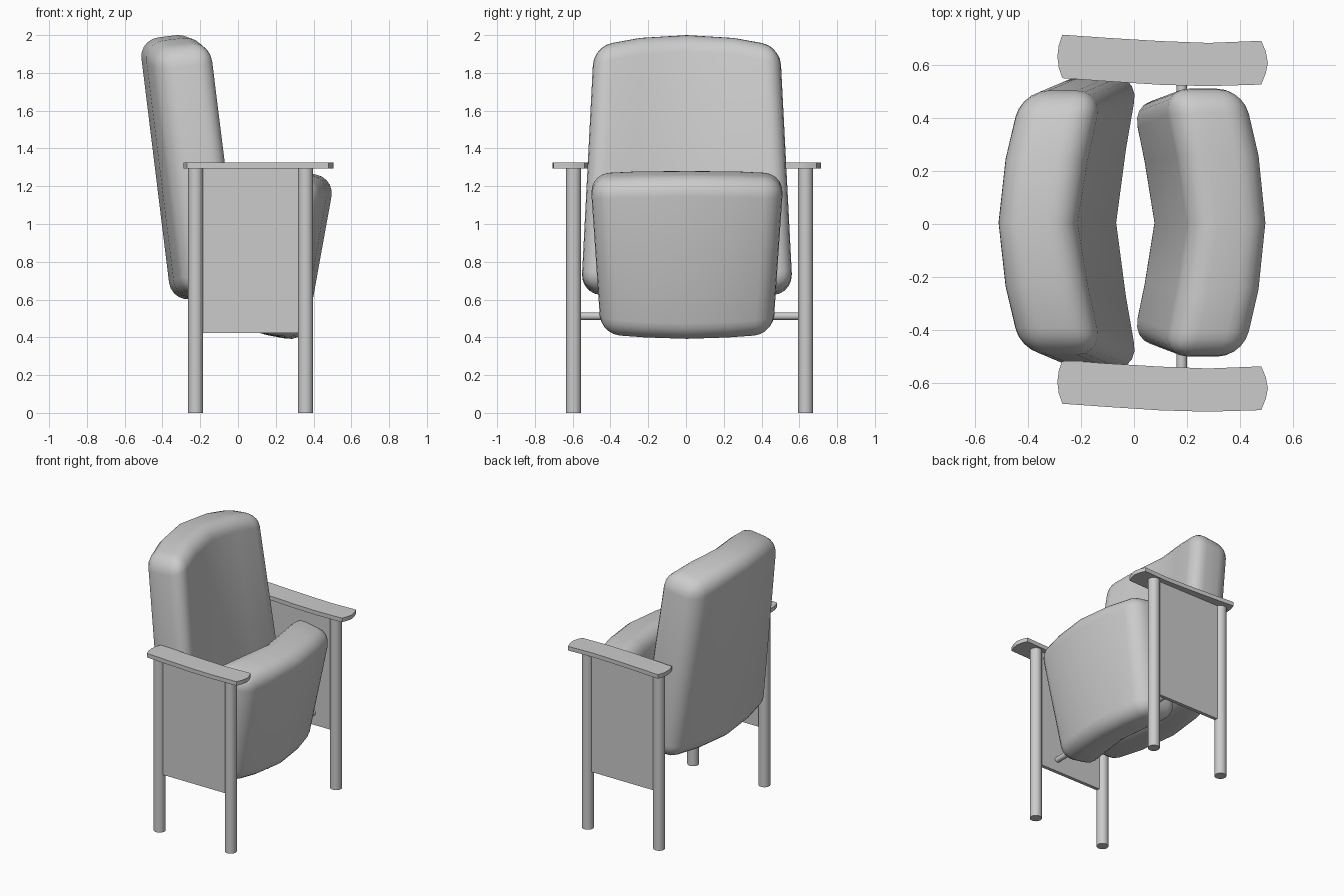
import bpy, bmesh
from math import sin, cos, radians
from mathutils import Vector

if "Cube" in bpy.data.objects:
    bpy.data.objects.remove(bpy.data.objects["Cube"])


def make_object(name, bm):
    bmesh.ops.recalc_face_normals(bm, faces=bm.faces)
    me = bpy.data.meshes.new(name)
    bm.to_mesh(me)
    bm.free()
    ob = bpy.data.objects.new(name, me)
    bpy.context.collection.objects.link(ob)
    return ob


def smooth(ob, angle=40):
    bpy.ops.object.select_all(action='DESELECT')
    ob.select_set(True)
    bpy.context.view_layer.objects.active = ob
    bpy.ops.object.shade_smooth_by_angle(angle=radians(angle))


def cushion(name, side, x0, z0, length, lean, w_bottom, w_top, drop, rise):
    """Bent, tapered pad; 'side' is the x direction of its convex face."""
    bm = bmesh.new()
    t, thick = radians(lean), 0.3
    rings = []
    for u in (-1, -0.5, 0, 0.5, 1):
        k = {0: 0, 0.5: 1, 1: 2}[abs(u)]
        bend_out, bend_in = (0, 0.025, 0.08)[k], (0, 0.038, 0.088)[k]
        lo, hi = (0, rise * 0.3, rise)[k], length - (0, drop * 0.28, drop)[k]
        ring = []
        for a, h, w in ((-bend_out, lo, w_bottom), (-thick - bend_in, lo, w_bottom),
                        (-thick - bend_in, hi, w_top), (-bend_out, hi, w_top)):
            ring.append(bm.verts.new((x0 + side * (a * cos(t) + h * sin(t)),
                                      0.005 + u * w, z0 + h * cos(t) - a * sin(t))))
        rings.append(ring)
    for r, s in zip(rings, rings[1:]):
        for i in range(4):
            j = (i + 1) % 4
            bm.faces.new((r[i], r[j], s[j], s[i]))
    bm.faces.new(rings[0])
    bm.faces.new(rings[-1])
    bmesh.ops.recalc_face_normals(bm, faces=bm.faces)
    edges = [e for e in bm.edges if e.calc_face_angle() > radians(45)]
    bmesh.ops.bevel(bm, geom=edges, offset=0.1, segments=5, profile=0.5,
                    affect='EDGES', clamp_overlap=True)
    smooth(make_object(name, bm), 60)


def rod(name, a, b, radius):
    a, b = Vector(a), Vector(b)
    bpy.ops.mesh.primitive_cylinder_add(vertices=24, radius=radius, depth=(b - a).length,
                                        location=(a + b) / 2)
    ob = bpy.context.object
    ob.name = name
    ob.rotation_euler = (b - a).to_track_quat('Z', 'Y').to_euler()
    smooth(ob)


# padded backrest and folded-up seat
cushion("backrest", -1, -0.353, 0.59, 1.396, 7, 0.56, 0.493, 0.07, 0.02)
cushion("seat", 1, 0.355, 0.375, 0.883, 10.3, 0.455, 0.512, 0.03, 0.01)

# side frames: the curved armrests are shifted copies of each other
ARM = [(-0.27, -0.083), (-0.1, -0.095), (0.1, -0.108), (0.28, -0.113), (0.48, -0.107),
       (0.497, -0.065), (0.505, -0.025), (0.497, 0.018), (0.48, 0.058), (0.28, 0.05),
       (0.1, 0.057), (-0.1, 0.069), (-0.27, 0.081), (-0.284, 0.04), (-0.289, 0),
       (-0.284, -0.043)]
BACK_X, FRONT_X = -0.224, 0.358
Y_SIDES = {"left": -0.595, "right": 0.633}
for side, y in Y_SIDES.items():
    for part, x in (("back_leg", BACK_X), ("front_leg", FRONT_X)):
        rod(f"{part}_{side}", (x, y, 0), (x, y, 1.297), 0.04)

    # armrest
    bm = bmesh.new()
    face = bm.faces.new([bm.verts.new((px, y + py, 1.295)) for px, py in ARM])
    new = bmesh.ops.extrude_face_region(bm, geom=[face])["geom"]
    bmesh.ops.translate(bm, vec=(0, 0, 0.03),
                        verts=[v for v in new if isinstance(v, bmesh.types.BMVert)])
    smooth(make_object(f"armrest_{side}", bm), 30)

    # side panel between the legs
    bpy.ops.mesh.primitive_cube_add(size=1, location=((BACK_X + FRONT_X) / 2, y, 0.86))
    panel = bpy.context.object
    panel.name = f"side_panel_{side}"
    panel.scale = (FRONT_X - BACK_X, 0.025, 0.874)

# pivot bar under the seat
rod("pivot_bar", (0.18, Y_SIDES["left"], 0.512), (0.18, Y_SIDES["right"], 0.512), 0.02)
